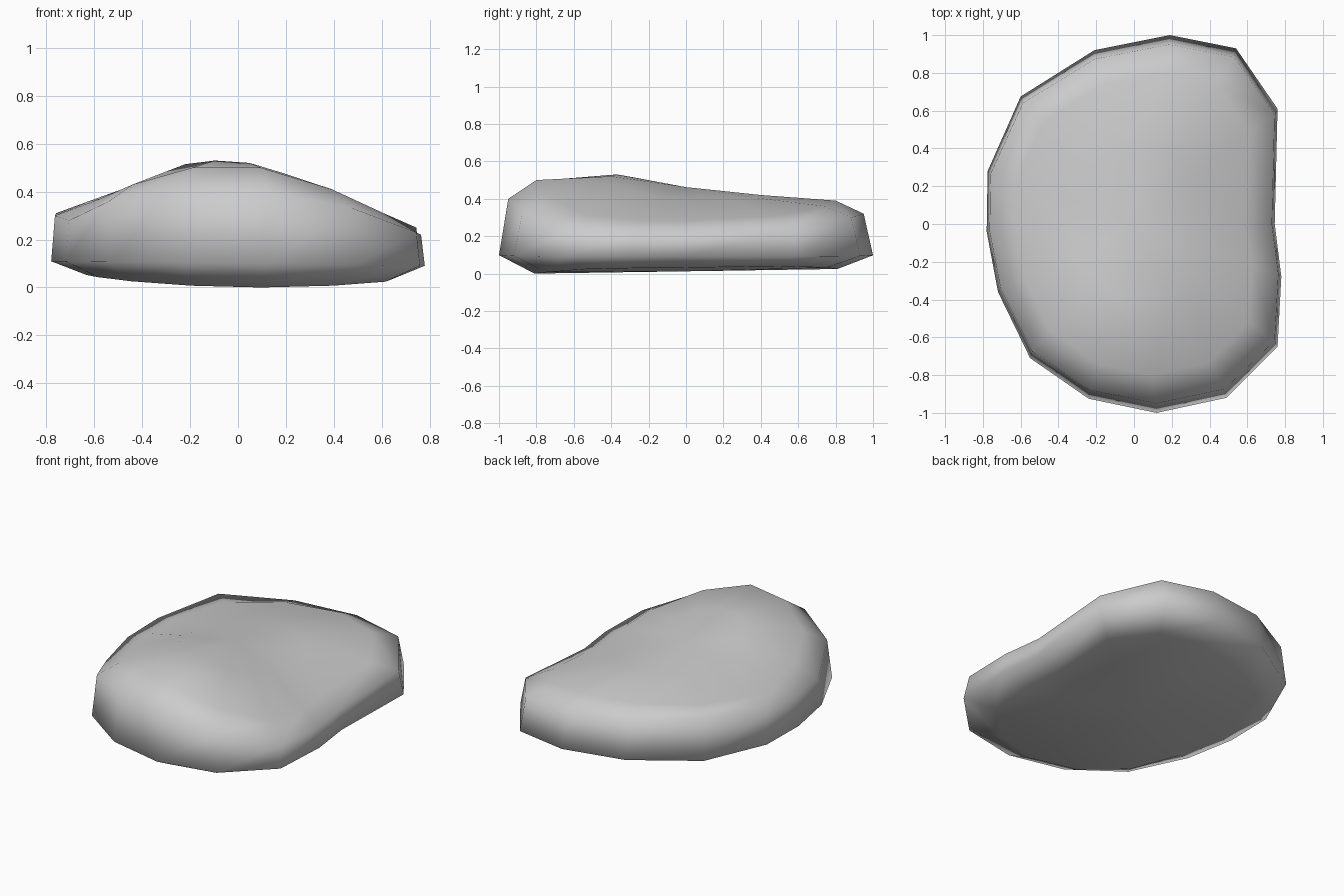
import bpy, bmesh

if "Cube" in bpy.data.objects:
    bpy.data.objects.remove(bpy.data.objects["Cube"])

# Plan outline of the stone at its widest level, anticlockwise from the back
outline = [(0.19, 1.0), (-0.21, 0.92), (-0.60, 0.675), (-0.775, 0.28), (-0.78, -0.04),
           (-0.72, -0.36), (-0.55, -0.71), (-0.24, -0.925), (0.12, -1.0), (0.49, -0.92),
           (0.76, -0.65), (0.78, -0.28), (0.745, 0.0), (0.76, 0.61), (0.54, 0.93)]

# Heights around the outline: shoulder, upper slope and crown
shoulder = [.32, .34, .37, .31, .30, .28, .36, .40, .40, .33, .23, .22, .22, .25, .30]
slope = [.39, .39, .385, .36, .36, .37, .43, .50, .50, .41, .31, .285, .285, .31, .36]
crown = [.42, .42, .425, .44, .45, .48, .515, .53, .52, .475, .43, .41, .40, .39, .405]

bm = bmesh.new()


def ring(sx, sy, height):
    """Add a scaled copy of the outline; height(i, x, y) gives each z."""
    return [bm.verts.new((x * sx, y * sy, height(i, x * sx, y * sy)))
            for i, (x, y) in enumerate(outline)]


rings = [
    ring(0.81, 0.81, lambda i, x, y: 0.075 * (x - 0.1) ** 2 + 0.015 * (y + 0.81)),  # underside
    ring(1.0, 1.0, lambda i, x, y: 0.10 - 0.012 * x),                              # widest edge
    ring(0.98, 0.95, lambda i, x, y: shoulder[i]),
    ring(0.80, 0.80, lambda i, x, y: slope[i]),
    ring(0.40, 0.40, lambda i, x, y: crown[i]),
]
n = len(outline)

# Sides and top slopes
for low, high in zip(rings, rings[1:]):
    for i in range(n):
        j = (i + 1) % n
        bm.faces.new((low[i], low[j], high[j], high[i]))

# Close the underside and the crown with fans
for loop, z in ((rings[0], 0.012), (rings[-1], 0.462)):
    centre = bm.verts.new((0, 0, z))
    for i in range(n):
        bm.faces.new((loop[i], loop[(i + 1) % n], centre))

bmesh.ops.recalc_face_normals(bm, faces=bm.faces)
for face in bm.faces:
    face.smooth = True

mesh = bpy.data.meshes.new("stone")
bm.to_mesh(mesh)
bm.free()
stone = bpy.data.objects.new("stone", mesh)
bpy.context.collection.objects.link(stone)
